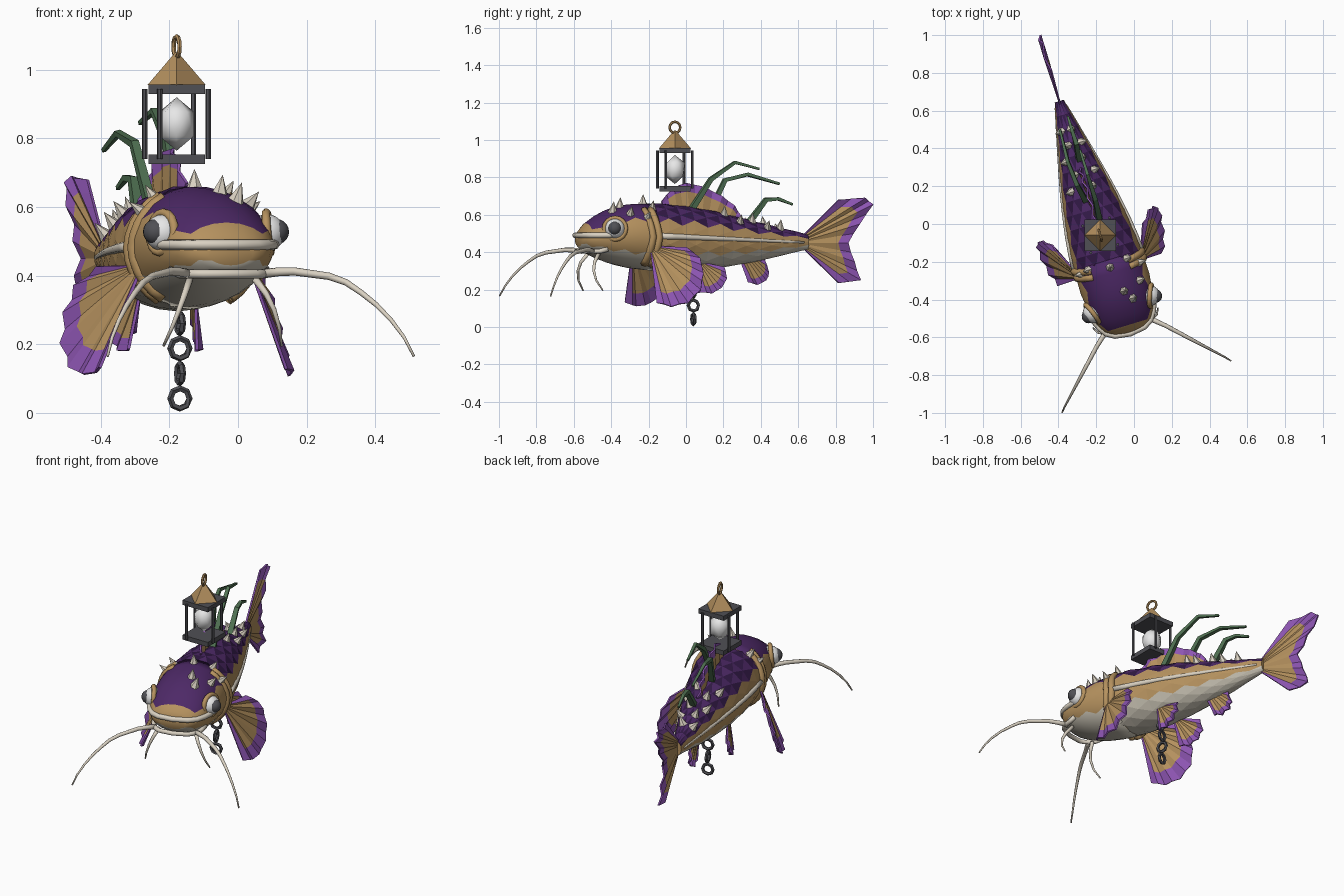
import bpy, bmesh, math
from mathutils import Vector, Matrix

if "Cube" in bpy.data.objects:
    bpy.data.objects.remove(bpy.data.objects["Cube"])

TH = math.radians(17)                       # whole fish is turned about z
W = Matrix.Translation((-0.197, 0, 0)) @ Matrix.Rotation(TH, 4, 'Z')
UNTURN = Matrix.Rotation(-TH, 4, 'Z')
T = Matrix.Translation

COL = dict(tan=(.47, .29, .115), purple=(.075, .022, .135), deep_purple=(.032, .010, .062),
           violet=(.27, .092, .45), belly=(.58, .54, .45), bone=(.70, .64, .54),
           iron=(.08, .08, .09), white=(.82, .82, .82), brass=(.44, .27, .11), weed=(.08, .165, .085))
MAT = {}
for k, c in COL.items():
    MAT[k] = bpy.data.materials.new(k)
    MAT[k].diffuse_color = (*c, 1)


def finish(name, bm, mats, smooth=False, thick=0):
    bmesh.ops.recalc_face_normals(bm, faces=bm.faces)
    me = bpy.data.meshes.new(name)
    for f in bm.faces:
        f.smooth = smooth
    bm.to_mesh(me)
    bm.free()
    for m in mats:
        me.materials.append(MAT[m])
    ob = bpy.data.objects.new(name, me)
    bpy.context.collection.objects.link(ob)
    ob.matrix_world = W
    if thick:
        md = ob.modifiers.new("thickness", 'SOLIDIFY')
        md.thickness, md.offset = thick, 0
    return ob


def cone(name, mat, m, r1, r2, h, n):
    bm = bmesh.new()
    bmesh.ops.create_cone(bm, cap_ends=True, segments=n, radius1=r1, radius2=r2, depth=h, matrix=m)
    return finish(name, bm, [mat])


def ball(name, mat, m, fine=True):
    bm = bmesh.new()
    if fine:
        bmesh.ops.create_uvsphere(bm, u_segments=16, v_segments=10, radius=1, matrix=m)
    else:
        bmesh.ops.create_icosphere(bm, subdivisions=1, radius=1, matrix=m)
    return finish(name, bm, [mat], True)


def tube(name, mat, pts, r0, r1, n=8, closed=False, smooth=True):
    bm = bmesh.new()
    pts = [Vector(p) for p in pts]
    N, rings, u = len(pts), [], None
    for i, p in enumerate(pts):
        d = (pts[(i + 1) % N] - pts[i - 1]) if closed else pts[min(i + 1, N - 1)] - pts[max(i - 1, 0)]
        d.normalize()
        if u is None:
            u = d.orthogonal()
        u = (u - d * u.dot(d)).normalized()
        v = d.cross(u)
        r = r0 + (r1 - r0) * i / (N - 1)
        rings.append([bm.verts.new(p + r * (math.cos(a) * u + math.sin(a) * v))
                      for a in (2 * math.pi * j / n for j in range(n))])
    for i in range(N if closed else N - 1):
        A, B = rings[i], rings[(i + 1) % N]
        for j in range(n):
            bm.faces.new((A[j], A[(j + 1) % n], B[(j + 1) % n], B[j]))
    if not closed:
        bm.faces.new(rings[0])
        bm.faces.new(rings[-1])
    return finish(name, bm, [mat], smooth)


def ring(name, mat, m, R, r, n=12, sides=6, smooth=False):
    pts = [m @ Vector((R * math.cos(2 * math.pi * i / n), R * math.sin(2 * math.pi * i / n), 0)) for i in range(n)]
    return tube(name, mat, pts, r, r, sides, True, smooth)


def fan(name, a, b, tips, sx=1, split=.77):
    """Pleated fin: tan web, violet border."""
    fix = lambda p: Vector((p[0] * sx, p[1], p[2]))
    a, b, tips = fix(a), fix(b), [fix(p) for p in tips]
    nrm = (tips[len(tips) // 2] - a).cross(tips[-1] - a).normalized()
    rays = []
    for i in range(len(tips) - 1):
        rays += [tips[i], (tips[i] + tips[i + 1]) / 2]
    rays.append(tips[-1])
    bm, rows, n = bmesh.new(), [], len(rays)
    for i, tip in enumerate(rays):
        base = a.lerp(b, i / (n - 1))
        off = nrm * (.008 if i % 2 else -.008)
        rows.append([bm.verts.new(base.lerp(tip, t) + off * t) for t in (0, split, 1)])
    for i in range(n - 1):
        for k in range(2):
            f = bm.faces.new((rows[i][k], rows[i + 1][k], rows[i + 1][k + 1], rows[i][k + 1]))
            f.material_index = 1 if k or i in (0, n - 2) else 0
    return finish(name, bm, ["tan", "violet"], thick=.009)


# Body profile: station, half width, top, bottom
P = [(-.6, .07, .50, .43), (-.585, .105, .525, .415), (-.56, .135, .555, .395), (-.50, .165, .60, .365),
     (-.42, .183, .64, .335), (-.30, .192, .66, .31), (-.18, .188, .66, .30), (-.05, .176, .65, .295),
     (.1, .154, .63, .305), (.25, .125, .595, .325), (.4, .091, .56, .35), (.55, .056, .525, .385), (.68, .025, .495, .415)]


def prof(s):
    for p, q in zip(P, P[1:]):
        if s <= q[0]:
            t = (s - p[0]) / (q[0] - p[0])
            return [p[k] + (q[k] - p[k]) * t for k in (1, 2, 3)]
    return P[-1][1:]


def surf(s, a, k=1):
    w, zt, zb = prof(s)
    return Vector((k * w * math.cos(a), s, (zt + zb) / 2 + k * (zt - zb) / 2 * math.sin(a)))


def loft(name, ss, n, top, scales, smooth):
    """Staggered rings of triangles, so colour borders zigzag."""
    bm, R = bmesh.new(), []
    for i, s in enumerate(ss):
        ang = [2 * math.pi * (j + .5 * (i % 2)) / n for j in range(n)]
        R.append([bm.verts.new(surf(s, a, (1.03 if i % 2 else .99) if scales and math.sin(a) > .3 else 1)) for a in ang])
    for i in range(len(ss) - 1):
        A, B = R[i], R[i + 1]
        for j in range(n):
            k = (j + 1) % n
            tris = [(A[j], A[k], B[k if i % 2 else j]), (B[j], B[k], A[j if i % 2 else k])]
            for up, t in enumerate(tris):
                f = bm.faces.new(t)
                c = f.calc_center_median()
                w, zt, zb = prof(c.y)
                q = (c.z - (zt + zb) / 2) / ((zt - zb) / 2)
                f.material_index = (2 if scales and up else 1) if q > top and c.y > -.55 else 3 if q < -.5 else 0
                f.smooth = smooth
    bm.faces.new(R[0])
    bm.faces.new(R[-1])
    return finish(name, bm, ["tan", "purple", "deep_purple", "belly"], smooth)


loft("head", [-.6, -.585, -.56, -.51, -.45, -.39, -.33, -.27, -.2], 20, .5, False, True)
loft("scaled_body", [-.22 + .075 * i for i in range(13)], 16, .4, True, False)

# Tail, dorsal and anal fins
fan("tail_fin", (0, .66, .495), (0, .66, .415),
    [(0, .85, .68), (0, 1.0, .69), (0, 1.045, .655), (0, .97, .55), (0, .905, .45),
     (0, .94, .35), (0, .975, .25), (0, .85, .235)])
fan("dorsal_fin", (0, -.12, .63), (0, .3, .56),
    [(0, -.14, .67), (0, -.07, .745), (0, 0, .77), (0, .1, .75), (0, .2, .70), (0, .27, .65), (0, .31, .59)], split=.72)
fan("anal_fin", (0, .30, .36), (0, .40, .37),
    [(0, .35, .24), (0, .40, .225), (0, .45, .25), (0, .465, .29), (0, .44, .36)])

# Paired parts
for sx, side in ((1, "right"), (-1, "left")):
    M = lambda pts: [(p[0] * sx, p[1], p[2]) for p in pts]
    fan("pectoral_fin_" + side, (.175, -.25, .40), (.175, -.22, .43),
        [(.285, -.25, .13), (.315, -.18, .11), (.332, -.09, .13), (.335, -.02, .20),
         (.32, .0, .29), (.29, -.01, .37), (.24, -.07, .425)], sx)
    fan("pelvic_fin_" + side, (.085, .03, .34), (.085, .08, .34),
        [(.105, .05, .185), (.12, .11, .18), (.13, .16, .21), (.13, .19, .26), (.115, .18, .32)], sx)
    tube("long_whisker_" + side, "bone",
         M([(.11, -.55, .405), (.15, -.585, .411), (.19, -.62, .412), (.27, -.70, .398), (.31, -.74, .38),
            (.345, -.775, .35), (.38, -.81, .315), (.415, -.845, .27), (.445, -.875, .22), (.467, -.90, .165)]),
         .014, .004)
    tube("short_whisker_" + side, "bone",
         M([(.10, -.52, .39), (.125, -.55, .345), (.145, -.56, .30), (.163, -.552, .25), (.18, -.52, .195)]), .011, .004)
    tube("lateral_line_" + side, "bone",
         [(sx * (prof(s)[0] - .005), s, .486 - .04 * (s + .2)) for s in [-.2 + .085 * i for i in range(11)]], .017, .007, 8)
    # Gill cover rim
    for nm, s0, k, r in (("gill_rim_", -.205, .99, .022), ("gill_fold_", -.24, .97, .022)):
        tube(nm + side, "tan", M([surf(s0 - .03 * abs(math.sin(a)), a, k) for a in (-1 + .2 * i for i in range(11))]), r, r * .8)
    # Eye, pupil and lid
    d = Vector((sx * .93, -.35, .1)).normalized()
    c = Vector((sx * .158, -.445, .525))
    turn = d.to_track_quat('Z', 'Y').to_matrix().to_4x4()
    ball("eye_" + side, "white", T(c) @ Matrix.Scale(.054, 4))
    ball("pupil_" + side, "iron", T(c + d * .028) @ Matrix.Scale(.037, 4))
    ring("eye_lid_" + side, "tan", T(c + d * .004) @ turn, .058, .013, 16, 8, True)

# Lips
for nm, z, k, r, ss in (("upper_lip", .49, 1.0, .015, [-.43, -.48, -.53, -.57, -.595]),
                        ("lower_lip", .405, .85, .013, [-.48, -.52, -.55, -.575, -.59])):
    half = [(prof(s)[0] * k, s, z + (.012 if i == 0 else 0)) for i, s in enumerate(ss)]
    tube(nm, "bone", half + [(0, ss[-1] - .012, z)] + [(-x, y, h) for x, y, h in half[::-1]], r, r)

# Bone spikes on head and back
spikes = [(0, -.24), (.035, -.38), (.07, -.43), (.13, -.35), (.155, -.26), (-.155, -.23), (-.115, -.22), (.1, -.22)]
for i in range(5):
    s = .2 + .08 * i
    spikes += [(.3 * prof(s)[0] * (1 + i % 2), s), (-.3 * prof(s)[0] * (2 - i % 2), s)]
for i, (x, s) in enumerate(spikes):
    w, zt, zb = prof(s)
    h = (zt - zb) / 2
    a = math.acos(x / w)
    nrm = Vector((x / w / w, 0, math.sin(a) / h)).normalized()
    cone(f"spike_{i}", "bone", T(surf(s, a) + nrm * .018) @ nrm.to_track_quat('Z', 'Y').to_matrix().to_4x4(), .028, 0, .066, 6)

# Water weed on the back
for i, pts in enumerate(([(.02, .02, .62), (.03, .13, .79), (.03, .265, .88), (.03, .40, .845)],
                         [(-.02, .13, .60), (-.04, .23, .785), (-.05, .36, .815), (-.04, .535, .765)],
                         [(.01, .35, .56), (.02, .44, .68), (.02, .51, .685), (.02, .59, .655)])):
    tube(f"weed_{i}", "weed", pts, .021, .008, 4, smooth=False)

# Lantern
LX, LY = 0, -.062
for nm, z in (("lantern_base", .739), ("lantern_top", .943)):
    bm = bmesh.new()
    bmesh.ops.create_cube(bm, size=1, matrix=T((LX, LY, z)) @ UNTURN @ Matrix.Diagonal((.165, .165, .027, 1)))
    finish(nm, bm, ["iron"])
for i in range(4):
    x, y = (1 if i & 1 else -1) * .074, (1 if i & 2 else -1) * .074
    cone(f"lantern_post_{i}", "iron", T((LX + x, LY + y, .842)), .008, .008, .205, 6)
cone("lantern_roof", "brass", T((LX, LY, 1.003)) @ UNTURN, .085, .004, .095, 4)
ring("lantern_ring", "brass", T((LX, LY, 1.067)) @ Matrix.Rotation(math.pi / 2, 4, 'Y'), .03, .007, 12, 6)
ball("lantern_light", "white", T((LX, LY, .842)) @ Matrix.Diagonal((.06, .06, .078, 1)), False)

# Hanging chain
for i in range(4):
    m = T((.038, .03, .042 + .073 * i)) @ Matrix.Rotation(math.pi / 2 * (i % 2), 4, 'Z') @ Matrix.Rotation(math.pi / 2, 4, 'X')
    ring(f"chain_link_{i}", "iron", m, .029, .0095, 8, 5)

for m in bpy.data.materials:
    if m.users and not m.is_grease_pencil:
        m.use_nodes = True
        m.node_tree.nodes["Principled BSDF"].inputs["Base Color"].default_value = m.diffuse_color
